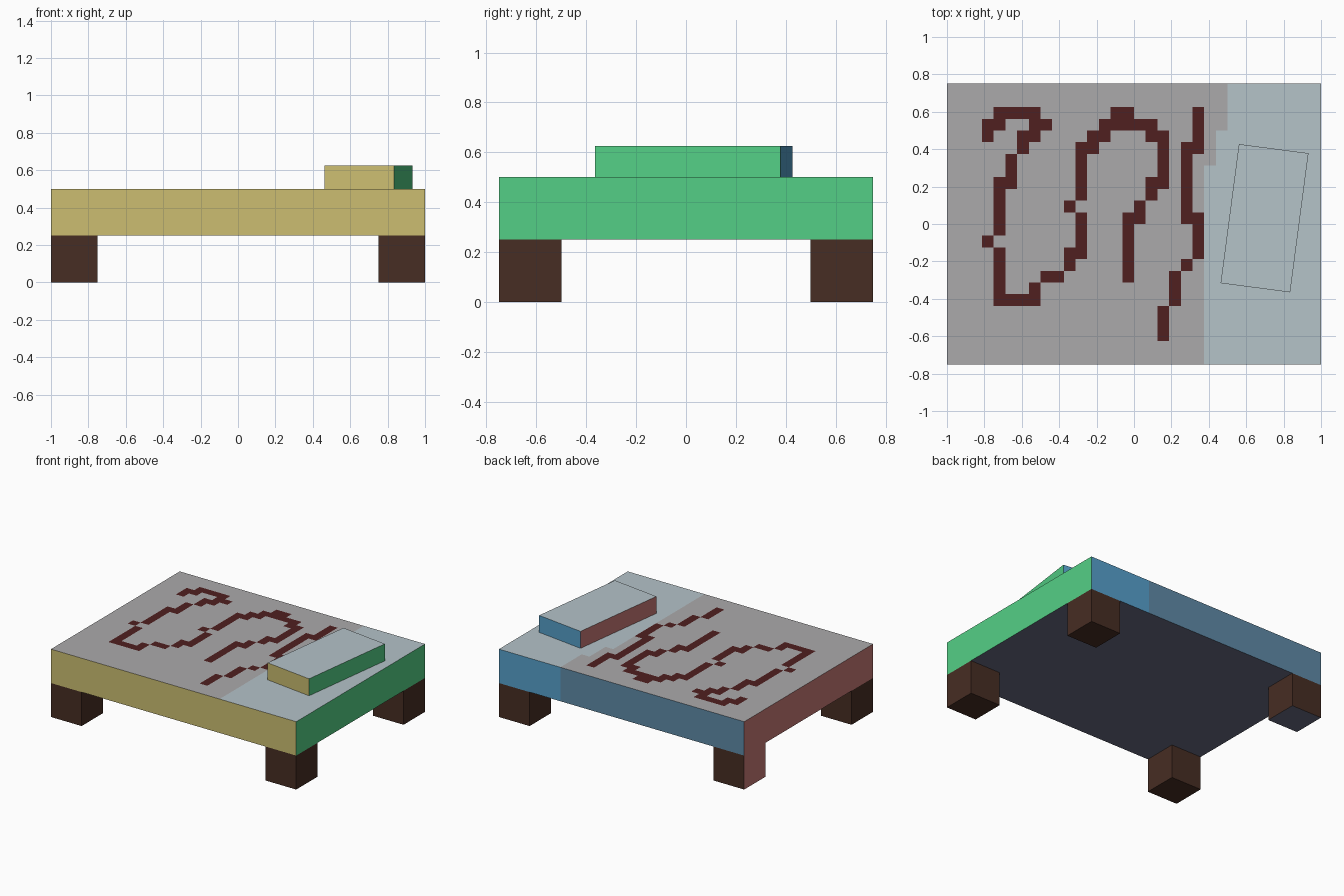
import bpy, bmesh, math
from mathutils import Matrix

if "Cube" in bpy.data.objects:
    bpy.data.objects.remove(bpy.data.objects["Cube"])


def material(name, rgb):
    lin = [((c / 255 + 0.055) / 1.055) ** 2.4 if c > 10 else c / 255 / 12.92 for c in rgb]
    m = bpy.data.materials.new(name)
    m.diffuse_color = (*lin, 1)
    m.use_nodes = True
    m.node_tree.nodes["Principled BSDF"].inputs["Base Color"].default_value = m.diffuse_color
    return m


COLOURS = {
    "blanket grey": (171, 170, 171),
    "sheet pale blue": (181, 195, 201),
    "pattern dark red": (80, 32, 32),
    "front khaki": (204, 190, 113),
    "right green": (84, 207, 134),
    "back blue": (87, 161, 204),
    "back dull blue": (95, 138, 167),
    "left red": (198, 120, 117),
    "underside slate": (104, 108, 130),
    "leg brown": (71, 45, 35),
}
MATS = [material(n, c) for n, c in COLOURS.items()]
GREY, PALE, MARK, FRONT, RIGHT, BACK, DULL, LEFT, UNDER, LEG = range(10)


def side_colour(n):
    """Colour of a face from the direction it points in."""
    if n.z > 0.5:
        return PALE
    if n.z < -0.5:
        return UNDER
    if abs(n.x) > abs(n.y):
        return RIGHT if n.x > 0 else LEFT
    return BACK if n.y > 0 else FRONT


def finish(name, bm, rule):
    bmesh.ops.recalc_face_normals(bm, faces=bm.faces[:])
    bm.normal_update()
    mesh = bpy.data.meshes.new(name)
    for m in MATS:
        mesh.materials.append(m)
    for f in bm.faces:
        f.material_index = rule(f)
    bm.to_mesh(mesh)
    bm.free()
    ob = bpy.data.objects.new(name, mesh)
    bpy.context.collection.objects.link(ob)
    return ob


def box(name, centre, size, rule):
    bm = bmesh.new()
    bmesh.ops.create_cube(bm, size=1, matrix=Matrix.Diagonal((*size, 1)))
    ob = finish(name, bm, rule)
    ob.location = centre
    return ob


# Abstract squiggle pattern: paths through the 32 x 24 cells of the top
CELL = 1 / 16
PATHS = [
    [(3, 4), (3, 3), (4, 3), (4, 2), (7, 2), (7, 3), (8, 3), (7, 4), (6, 4), (6, 5),
     (5, 6), (5, 8), (4, 8), (4, 12), (3, 13), (4, 14), (4, 18), (7, 18), (7, 17),
     (8, 16), (9, 16), (10, 15), (10, 14), (11, 14), (11, 11), (10, 10), (11, 9),
     (11, 5), (12, 5), (12, 4), (13, 4), (13, 3), (17, 3), (17, 4), (18, 4), (18, 8),
     (17, 8), (17, 9), (16, 10), (16, 11), (15, 11), (15, 16)],
    [(14, 2), (15, 2)],
    [(21, 2), (21, 5), (20, 5), (20, 11), (21, 11), (21, 14), (20, 15), (19, 16),
     (19, 18), (18, 19), (18, 21)],
]
marked = set()
for path in PATHS:
    for (c0, r0), (c1, r1) in zip(path, path[1:]):
        n = max(abs(c1 - c0), abs(r1 - r0))
        for i in range(n + 1):
            marked.add((c0 + (c1 - c0) * i // n, r0 + (r1 - r0) * i // n))


def mattress_colour(f):
    p = f.calc_center_median()
    if f.normal.z > 0.5:
        col, row = int((p.x + 1) / CELL), int((0.75 - p.y) / CELL)
        if (col, row) in marked:
            return MARK
        edge = 24 if row < 4 else 23 if row < 7 else 22
        return PALE if col >= edge else GREY
    colour = side_colour(f.normal)
    return DULL if colour == BACK and p.x < 0.5 else colour


# Mattress: gridded top, sides pulled down from its rim, one bottom face
bm = bmesh.new()
bmesh.ops.create_grid(bm, x_segments=32, y_segments=24, size=1,
                      matrix=Matrix.Translation((0, 0, 0.5)) @ Matrix.Diagonal((1, 0.75, 1, 1)))
rim = [e for e in bm.edges if e.is_boundary]
geom = bmesh.ops.extrude_edge_only(bm, edges=rim)["geom"]
bmesh.ops.translate(bm, vec=(0, 0, -0.25),
                    verts=[g for g in geom if isinstance(g, bmesh.types.BMVert)])
bmesh.ops.holes_fill(bm, edges=[e for e in bm.edges if e.is_boundary], sides=0)
finish("mattress", bm, mattress_colour)

# Pillow, turned slightly
pillow = box("pillow", (0.698, 0.031, 0.5625), (0.375, 0.75, 0.125),
             lambda f: side_colour(f.normal))
pillow.rotation_euler.z = math.radians(-7.5)


# Legs: the back left one has a red outer side and a slate foot
def odd_leg_colour(f):
    colour = side_colour(f.normal)
    return colour if colour in (LEFT, UNDER) else LEG


for sx, side in ((-1, "left"), (1, "right")):
    for sy, end in ((-1, "front"), (1, "back")):
        odd = sx < 0 < sy
        box(f"{end}_{side}_leg", (sx * 0.875, sy * 0.625, 0.125), (0.25, 0.25, 0.25),
            odd_leg_colour if odd else lambda f: LEG)
